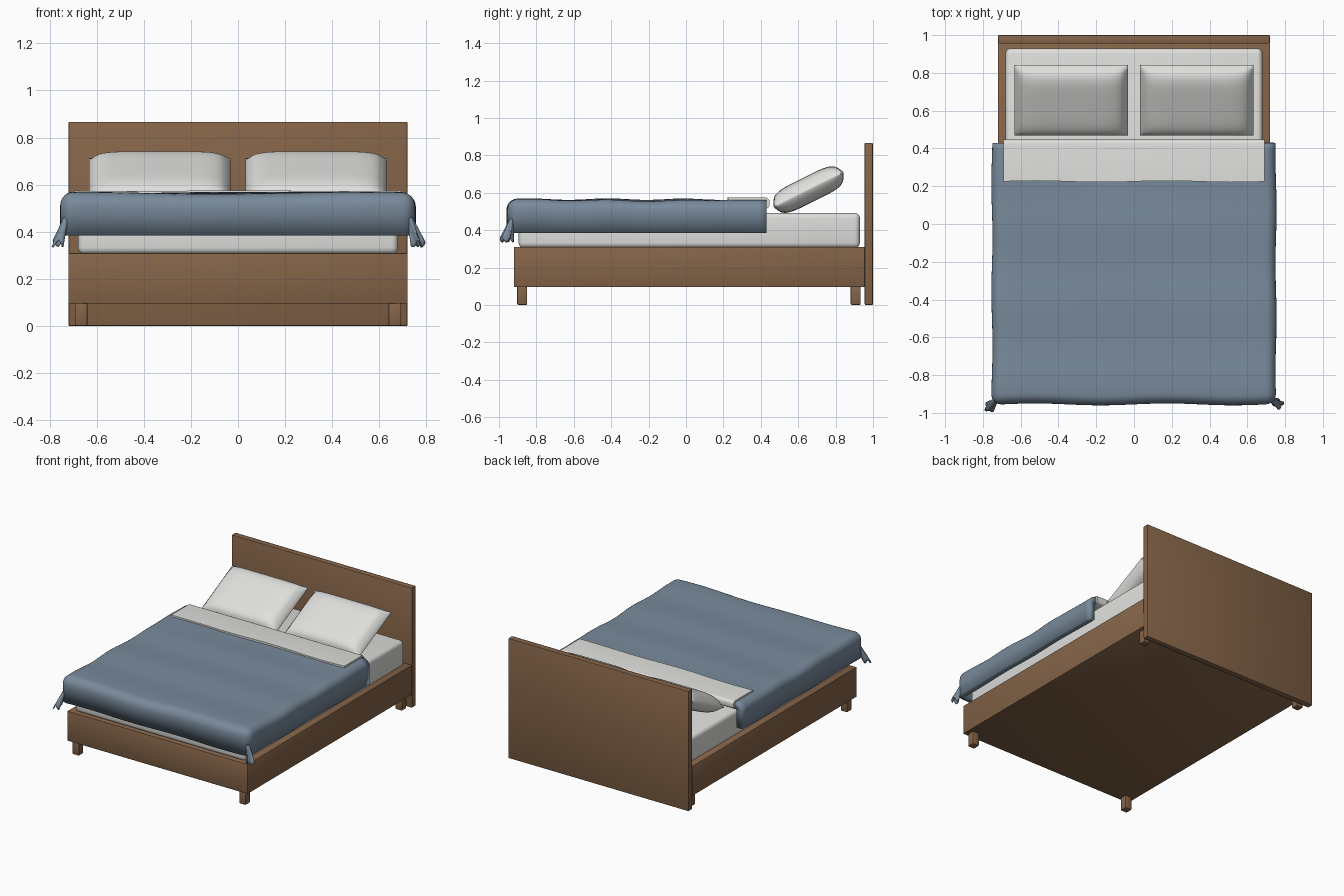
import bpy, bmesh, math
from math import sin, cos, pi

cube = bpy.data.objects.get("Cube")
if cube:
    bpy.data.objects.remove(cube, do_unlink=True)


def material(name, rgb):
    m = bpy.data.materials.new(name)
    m.use_nodes = True
    m.diffuse_color = (*rgb, 1)
    m.node_tree.nodes["Principled BSDF"].inputs["Base Color"].default_value = (*rgb, 1)
    return m


WOOD = material("brown wood", (0.235, 0.128, 0.066))
LINEN = material("white linen", (0.74, 0.74, 0.72))
BLUE = material("slate blue cloth", (0.19, 0.255, 0.33))


def finish(name, bm, mat, angle=40):
    mesh = bpy.data.meshes.new(name)
    bm.to_mesh(mesh)
    bm.free()
    mesh.materials.append(mat)
    ob = bpy.data.objects.new(name, mesh)
    bpy.context.collection.objects.link(ob)
    bpy.ops.object.select_all(action="DESELECT")
    ob.select_set(True)
    bpy.context.view_layer.objects.active = ob
    bpy.ops.object.shade_smooth_by_angle(angle=math.radians(angle))
    return ob


def box_mesh(lo, hi):
    bm = bmesh.new()
    bmesh.ops.create_cube(bm, size=1)
    for v in bm.verts:
        v.co = [a + (c + 0.5) * (b - a) for a, b, c in zip(lo, hi, v.co)]
    bm.normal_update()
    return bm


def box(name, lo, hi, mat, bevel, segments=2):
    bm = box_mesh(lo, hi)
    bmesh.ops.bevel(bm, geom=bm.edges[:], offset=bevel, segments=segments,
                    profile=0.5, affect="EDGES")
    return finish(name, bm, mat)


def long_edges(bm, axis):
    return [e for e in bm.edges if abs(e.verts[0].co[axis] - e.verts[1].co[axis]) > 1]


# Wooden bedstead
box("headboard", (-0.72, 0.955, 0), (0.72, 1, 0.867), WOOD, 0.006)
box("bed_frame", (-0.72, -0.92, 0.095), (0.72, 0.956, 0.31), WOOD, 0.004)
for side, x in (("left", 0.666), ("right", -0.666)):
    for end, y in (("front", -0.876), ("back", 0.907)):
        box(f"{end}_{side}_leg", (x - 0.027, y - 0.027, 0),
            (x + 0.027, y + 0.027, 0.1), WOOD, 0.007)

box("mattress", (-0.68, -0.895, 0.305), (0.68, 0.93, 0.492), LINEN, 0.028, 4)


# Pillows: two full, domed skins meeting in a thin flange
def pillow(name, cx):
    bm = bmesh.new()
    half_x, half_y, puff, tilt = 0.301, 0.208, 0.066, math.radians(26.5)
    for face in (-1, 1):
        grid = bmesh.ops.create_grid(bm, x_segments=40, y_segments=36, size=1)
        for v in grid["verts"]:
            u, w = v.co.x, v.co.y
            a, b = min(abs(u) / 0.96, 1), min(abs(w) / 0.965, 1)
            dome = ((1 - a ** 6) * (1 - b ** 5)) ** 0.45
            y, z = w * half_y, face * (puff * dome + 0.003)
            v.co = (cx + u * half_x, 0.655 + y * cos(tilt) - z * sin(tilt),
                    0.617 + y * sin(tilt) + z * cos(tilt))
    rims = [e for e in bm.edges if e.is_boundary]
    bmesh.ops.bridge_loops(bm, edges=rims)
    bmesh.ops.recalc_face_normals(bm, faces=bm.faces)
    finish(name, bm, LINEN, 50)


pillow("left_pillow", 0.332)
pillow("right_pillow", -0.332)

# Blanket: open shell hanging over both sides and the foot
bm = box_mesh((-0.752, -0.955, 0.385), (0.752, 0.43, 0.562))
gone = [f for f in bm.faces if f.normal.z < -0.5 or f.normal.y > 0.5]
bmesh.ops.delete(bm, geom=gone, context="FACES")
folds = [e for e in bm.edges if not e.is_boundary]
bmesh.ops.bevel(bm, geom=folds, offset=0.055, segments=6, profile=0.5, affect="EDGES")
bmesh.ops.subdivide_edges(bm, edges=long_edges(bm, 0) + long_edges(bm, 1),
                          cuts=31, use_grid_fill=True)
for v in bm.verts:
    x, y, z = v.co
    high = (z - 0.385) / 0.177
    calm = min(1, max(0, (0.25 - y) / 0.25))
    v.co.z += high * calm * (0.004 * cos(15 * y) + 0.004 * cos(5 * x + 3 * y))
    v.co.x += 0.004 * sin(11 * y + x) * x
    if y < -0.85:
        v.co.y += 0.005 * sin(9 * x)
blanket = finish("blanket", bm, BLUE)
thick = blanket.modifiers.new("thickness", "SOLIDIFY")
thick.thickness = 0.045
thick.offset = -1

# Turned-down sheet with a gently waving front edge
bm = box_mesh((-0.692, 0.225, 0.515), (0.692, 0.447, 0.574))
back = [e for e in long_edges(bm, 0) if e.verts[0].co.y > 0.4]
bmesh.ops.bevel(bm, geom=back, offset=0.022, segments=5, profile=0.5, affect="EDGES")
bmesh.ops.subdivide_edges(bm, edges=long_edges(bm, 0), cuts=30, use_grid_fill=True)
for v in bm.verts:
    if v.co.y < 0.3:
        v.co.y += 0.004 * sin(9 * v.co.x)
        v.co.z += 0.002 * cos(7 * v.co.x)
finish("turned_down_sheet", bm, LINEN)


# Gathered cloth flaring out at the two foot corners
def gathered_corner(name, side, lean_x, lean_y):
    bm = bmesh.new()
    rings, steps = 6, 30
    loops = []
    for i in range(rings):
        t = i / (rings - 1)
        loop = []
        for k in range(steps):
            a = 2 * pi * k / steps
            r = 0.012 + 0.014 * t + 0.006 * t * sin(4 * a + side)
            loop.append(bm.verts.new((
                side * (0.73 + lean_x * t) + r * cos(a),
                -0.932 - lean_y * t + r * sin(a),
                0.46 - 0.11 * t + 0.015 * t * sin(3 * a))))
        loops.append(loop)
    for upper, lower in zip(loops, loops[1:]):
        for k in range(steps):
            n = (k + 1) % steps
            bm.faces.new((upper[k], lower[k], lower[n], upper[n]))
    bm.faces.new(loops[0])
    ob = finish(name, bm, BLUE, 60)
    ob.modifiers.new("thickness", "SOLIDIFY").thickness = 0.006


gathered_corner("left_gathered_corner", 1, 0.034, 0.02)
gathered_corner("right_gathered_corner", -1, 0.034, 0.037)
